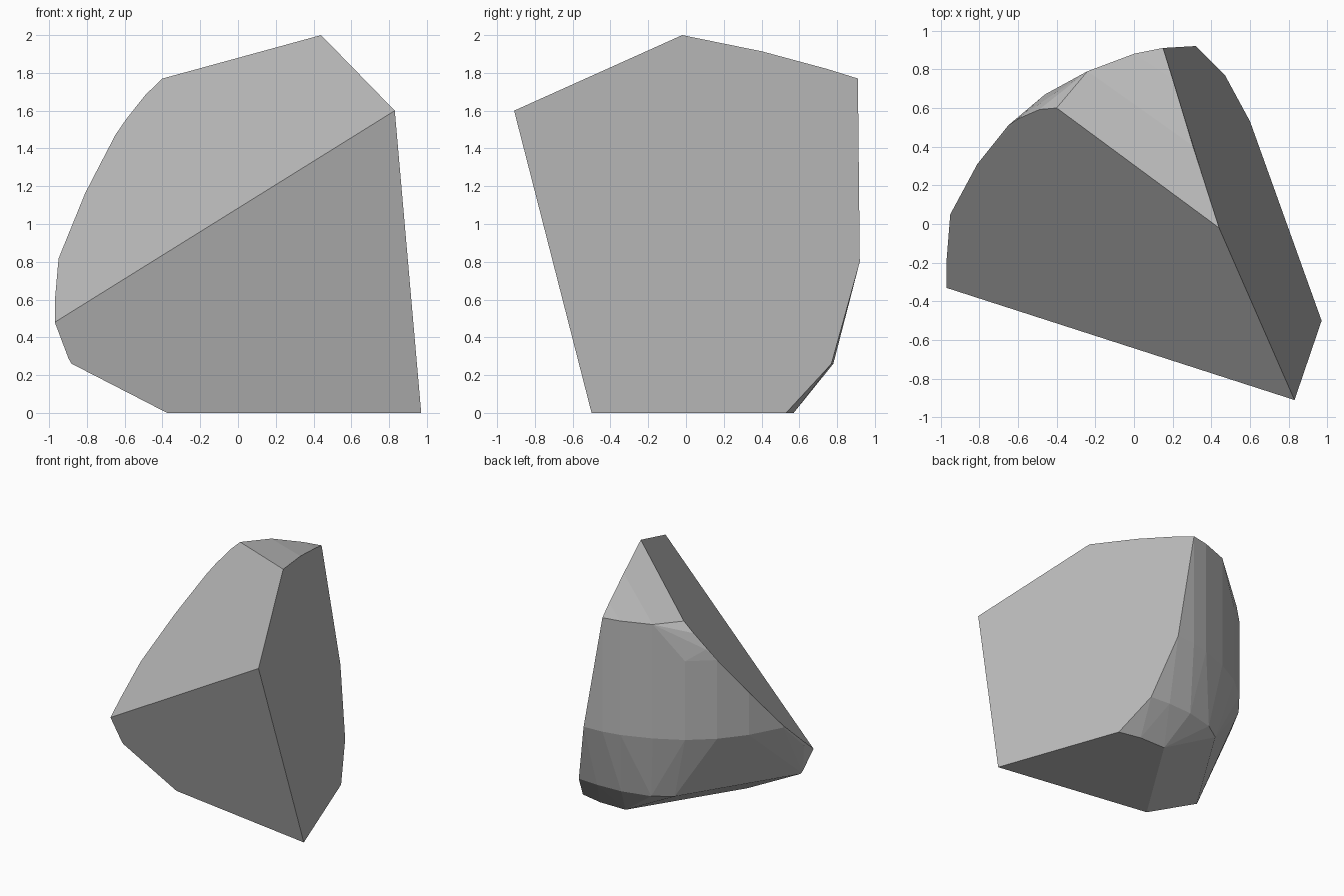
import bpy
import bmesh
from mathutils import Vector

default_cube = bpy.data.objects.get("Cube")
if default_cube:
    bpy.data.objects.remove(default_cube, do_unlink=True)


def make_material(name, colour):
    material = bpy.data.materials.new(name)
    material.use_nodes = True
    material.diffuse_color = colour
    shader = material.node_tree.nodes["Principled BSDF"]
    shader.inputs["Base Color"].default_value = colour
    return material


def hull(bm):
    """Wrap the current points in a convex skin and drop everything else."""
    bmesh.ops.delete(bm, geom=bm.edges[:], context="EDGES_FACES")
    result = bmesh.ops.convex_hull(bm, input=bm.verts[:])
    unused = set(result["geom_interior"]) | set(result["geom_unused"])
    loose = [v for v in bm.verts if v in unused or not v.link_faces]
    bmesh.ops.delete(bm, geom=loose, context="VERTS")


def cleave(bm, corner_a, corner_b, corner_c, inside):
    """Split the chunk along the plane through three corners, keeping the inside."""
    normal = (corner_b - corner_a).cross(corner_c - corner_a).normalized()
    if normal.dot(inside - corner_a) > 0:
        normal.negate()
    bmesh.ops.bisect_plane(
        bm,
        geom=bm.verts[:] + bm.edges[:] + bm.faces[:],
        dist=0.003,
        plane_co=corner_a,
        plane_no=normal,
        clear_outer=True,
    )
    bm.verts.ensure_lookup_table()


# Main corners where the broken faces meet
front_corner = Vector((0.83, -0.91, 1.6))
peak = Vector((0.44, -0.02, 2))
left_corner = Vector((-0.97, -0.33, 0.48))
foot = Vector((0.97, -0.5, 0))
centre = Vector((0, 0, 0.9))

# Rounded back: outline of the wall at each height
wall = [(-0.97, -0.2), (-0.95, 0.05), (-0.81, 0.31), (-0.65, 0.51), (-0.46, 0.67)]
wall_back = [(-0.24, 0.79), (0, 0.88), (0.15, 0.91)]
rings = {
    0: [(0.6, 0.53), (0.41, 0.57), (0.17, 0.57), (-0.38, -0.3)],
    0.26: [(0.47, 0.77), (0.29, 0.78), (0.07, 0.77), (-0.17, 0.71), (-0.32, 0.61), (-0.89, -0.3)],
    0.56: wall[:1],
    0.8: wall[1:] + wall_back + [(0.32, 0.92)],
    1.47: wall[1:],
    1.77: wall_back + [(-0.4, 0.6)],
}

# Extra points on the crown: shoulder edge, then ridge
crown = [(-0.48, 0.6, 1.69), (-0.58, 0.56, 1.56), (0.31, 0.4, 1.915), (0.2, 0.75, 1.82)]

bm = bmesh.new()
for corner in (front_corner, peak, left_corner, foot):
    bm.verts.new(corner)
for height, outline in rings.items():
    for x, y in outline:
        bm.verts.new((x, y, height))
for point in crown:
    bm.verts.new(point)
hull(bm)

# Three flat broken faces: upper, side and front
for corners in (
    (front_corner, peak, left_corner),
    (front_corner, peak, foot),
    (front_corner, left_corner, foot),
):
    cleave(bm, *corners, centre)
    hull(bm)

bmesh.ops.dissolve_limit(bm, angle_limit=0.03, verts=bm.verts[:], edges=bm.edges[:])
bmesh.ops.recalc_face_normals(bm, faces=bm.faces[:])

mesh = bpy.data.meshes.new("rock_chunk")
bm.to_mesh(mesh)
bm.free()
mesh.materials.append(make_material("stone grey", (0.5, 0.5, 0.5, 1)))
rock = bpy.data.objects.new("rock_chunk", mesh)
bpy.context.scene.collection.objects.link(rock)
